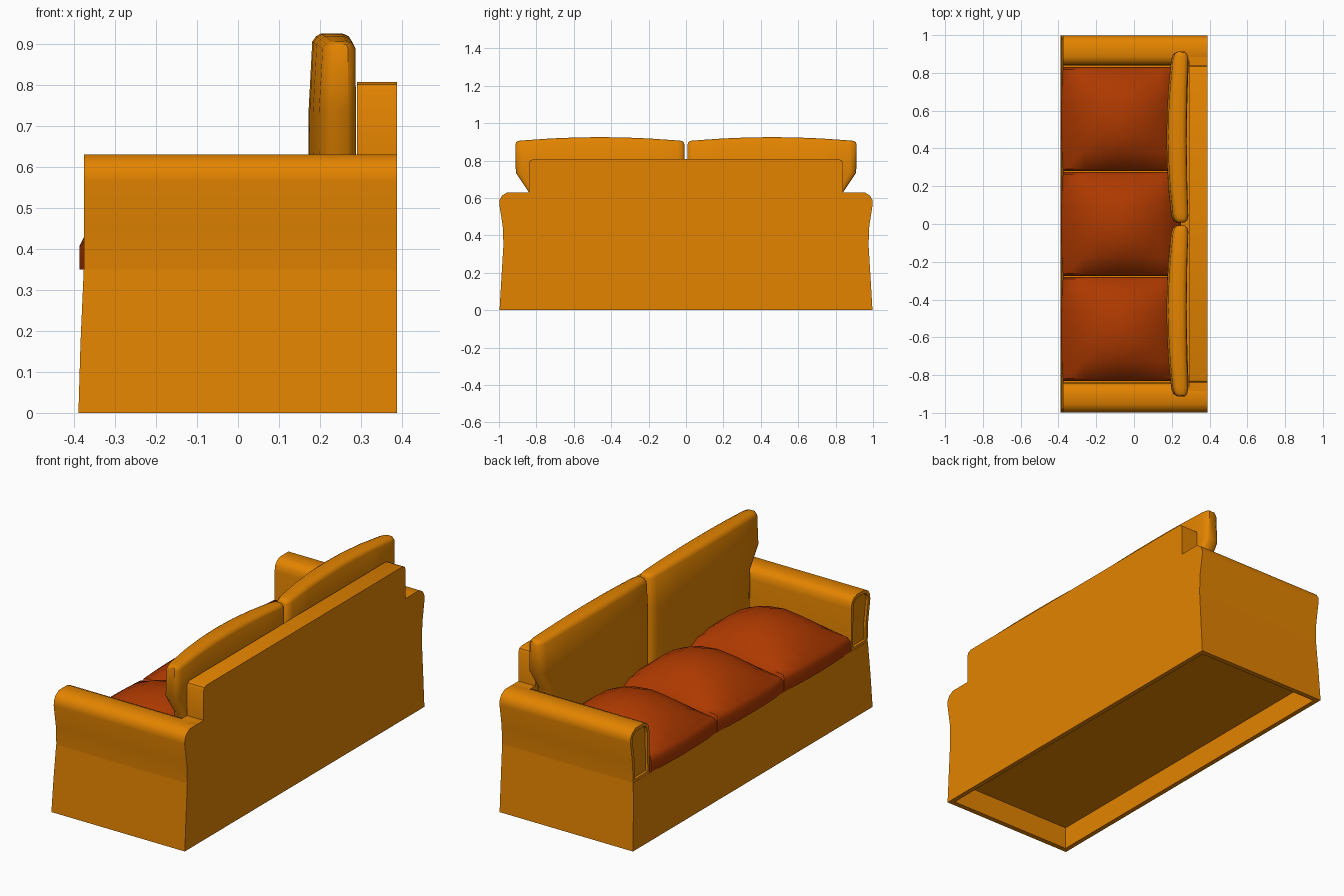
import bpy, bmesh, math

if "Cube" in bpy.data.objects:
    bpy.data.objects.remove(bpy.data.objects["Cube"])


def material(name, rgb):
    m = bpy.data.materials.new(name)
    m.diffuse_color = (*rgb, 1)
    m.use_nodes = True
    m.node_tree.nodes["Principled BSDF"].inputs["Base Color"].default_value = m.diffuse_color
    return m


ORANGE = material("orange fabric", (0.77, 0.23, 0.0))
RUST = material("rust fabric", (0.42, 0.041, 0.0))


def finish(name, bm, mat, angle=35):
    bmesh.ops.recalc_face_normals(bm, faces=bm.faces)
    me = bpy.data.meshes.new(name)
    bm.to_mesh(me)
    bm.free()
    me.materials.append(mat)
    ob = bpy.data.objects.new(name, me)
    bpy.context.collection.objects.link(ob)
    bpy.ops.object.select_all(action='DESELECT')
    ob.select_set(True)
    bpy.context.view_layer.objects.active = ob
    bpy.ops.object.shade_smooth_by_angle(angle=math.radians(angle))
    return ob


def loft(bm, rings):
    """Skin closed rings of equal length; returns the vertex rings."""
    vs = [[bm.verts.new(p) for p in r] for r in rings]
    for a, b in zip(vs, vs[1:]):
        for i in range(len(a)):
            j = (i + 1) % len(a)
            bm.faces.new((a[i], a[j], b[j], b[i]))
    return vs


BACK = 0.388


# base: tapered block, hollow underneath
def rect(x0, x1, y, z):
    return [(x0, -y, z), (x1, -y, z), (x1, y, z), (x0, y, z)]


bm = bmesh.new()
vs = loft(bm, [rect(-0.36, BACK - 0.025, 0.965, 0.115), rect(-0.364, BACK - 0.025, 0.97, 0),
               rect(-0.389, BACK, 0.997, 0), rect(-0.384, BACK, 0.987, 0.17),
               rect(-0.376, BACK, 0.976, 0.35)])
bm.faces.new(vs[0])
bm.faces.new(vs[-1])
finish("base", bm, ORANGE, 30)

# arms: rolled profile extruded along x, with a recessed front panel
ARM = [(0.976, 0.35), (0.98, 0.45), (0.998, 0.565), (0.996, 0.59), (0.983, 0.613), (0.955, 0.63),
       (0.885, 0.63), (0.86, 0.62), (0.845, 0.6), (0.84, 0.57), (0.84, 0.35)]
for side, name in ((-1, "arm_left"), (1, "arm_right")):
    bm = bmesh.new()
    vs = loft(bm, [[(x, side * y, z) for y, z in ARM] for x in (-0.375, BACK)])
    bm.faces.new(vs[1])
    front = bm.faces.new(vs[0])
    bmesh.ops.recalc_face_normals(bm, faces=bm.faces)
    # border, then a stepped-in panel
    bmesh.ops.inset_region(bm, faces=[front], thickness=0.018)
    bmesh.ops.inset_region(bm, faces=[front], thickness=0.002)
    bmesh.ops.translate(bm, verts=front.verts, vec=(0.012, 0, 0))
    finish(name, bm, ORANGE)

# backrest board with clipped top corners and shoulders that meet the arms
HALF = [(0.9, 0.34), (0.9, 0.63), (0.84, 0.63), (0.84, 0.785), (0.833, 0.8), (0.815, 0.807)]
PROFILE = HALF + [(-y, z) for y, z in reversed(HALF)]
bm = bmesh.new()
vs = loft(bm, [[(x, y, z) for y, z in PROFILE] for x in (0.29, BACK)])
bm.faces.new(vs[0])
bm.faces.new(vs[1])
finish("backrest", bm, ORANGE)

# seat cushions: domed grids with a skirt
for k in range(3):
    cy = (k - 1) * 0.555
    bm = bmesh.new()
    bmesh.ops.create_grid(bm, x_segments=6, y_segments=6, size=1)
    rim = [e for e in bm.edges if e.is_boundary]
    layer = {v: 0 for v in bm.verts}
    for step in (1, 2):
        ext = bmesh.ops.extrude_edge_only(bm, edges=rim)["geom"]
        rim = [g for g in ext if isinstance(g, bmesh.types.BMEdge)]
        for g in ext:
            if isinstance(g, bmesh.types.BMVert):
                layer[g] = step
    for v, s in layer.items():
        u, w = v.co.x, v.co.y
        inset = (0.012, 0.0, 0.0)[s]
        arc = 1 - u * u
        z = (0.43 + arc * (0.025 + 0.12 * (1 - abs(w) ** 2.5)), 0.405 + 0.02 * arc, 0.35)[s]
        x = -0.063 + u * (0.313 - inset)
        if u < 0:
            x -= 0.011 * (1 - w * w) * -u
        v.co = (x, cy + w * (0.275 - inset), z)
    bmesh.ops.contextual_create(bm, geom=rim)
    finish("seat_cushion_%d" % (k + 1), bm, RUST, 50)

# back cushions: bowed cross-sections lofted upward, wider above the arms
COLS = [-1, -0.975, -0.92, -0.6, -0.3, 0, 0.3, 0.6, 0.92, 0.975, 1]
# height, outer y, front x, back x, edge inset, arch
ROWS = [(0.37, 0.835, 0.202, 0.289, 0.0, 0), (0.63, 0.84, 0.202, 0.289, 0.0, 0),
        (0.735, 0.91, 0.202, 0.289, 0.0, 0), (0.885, 0.912, 0.211, 0.288, 0.0, 1),
        (0.898, 0.908, 0.22, 0.28, 0.005, 1), (0.905, 0.897, 0.232, 0.265, 0.015, 1)]
for side, name in ((-1, "back_cushion_left"), (1, "back_cushion_right")):
    bm = bmesh.new()
    rings = []
    for z, outer, fx, bx, inset, arch in ROWS:
        inner = 0.008 + inset
        front, back = [], []
        for c in COLS:
            y = (inner + outer) / 2 + c * (outer - inner) / 2
            bow = 1 - c * c
            rounding = {1: 0.25, 0.975: 0.08}.get(abs(c), 0) * (bx - fx)
            zz = z + arch * 0.02 * bow
            front.append((fx - 0.03 * bow + rounding, side * y, zz))
            back.append((bx - 0.01 * bow - rounding, side * y, zz))
        rings.append(front + back[::-1])
    vs = loft(bm, rings)
    n = len(COLS)
    for ring in (vs[0], vs[-1]):
        for i in range(n - 1):
            bm.faces.new((ring[i], ring[i + 1], ring[2 * n - 2 - i], ring[2 * n - 1 - i]))
    finish(name, bm, ORANGE, 40)
